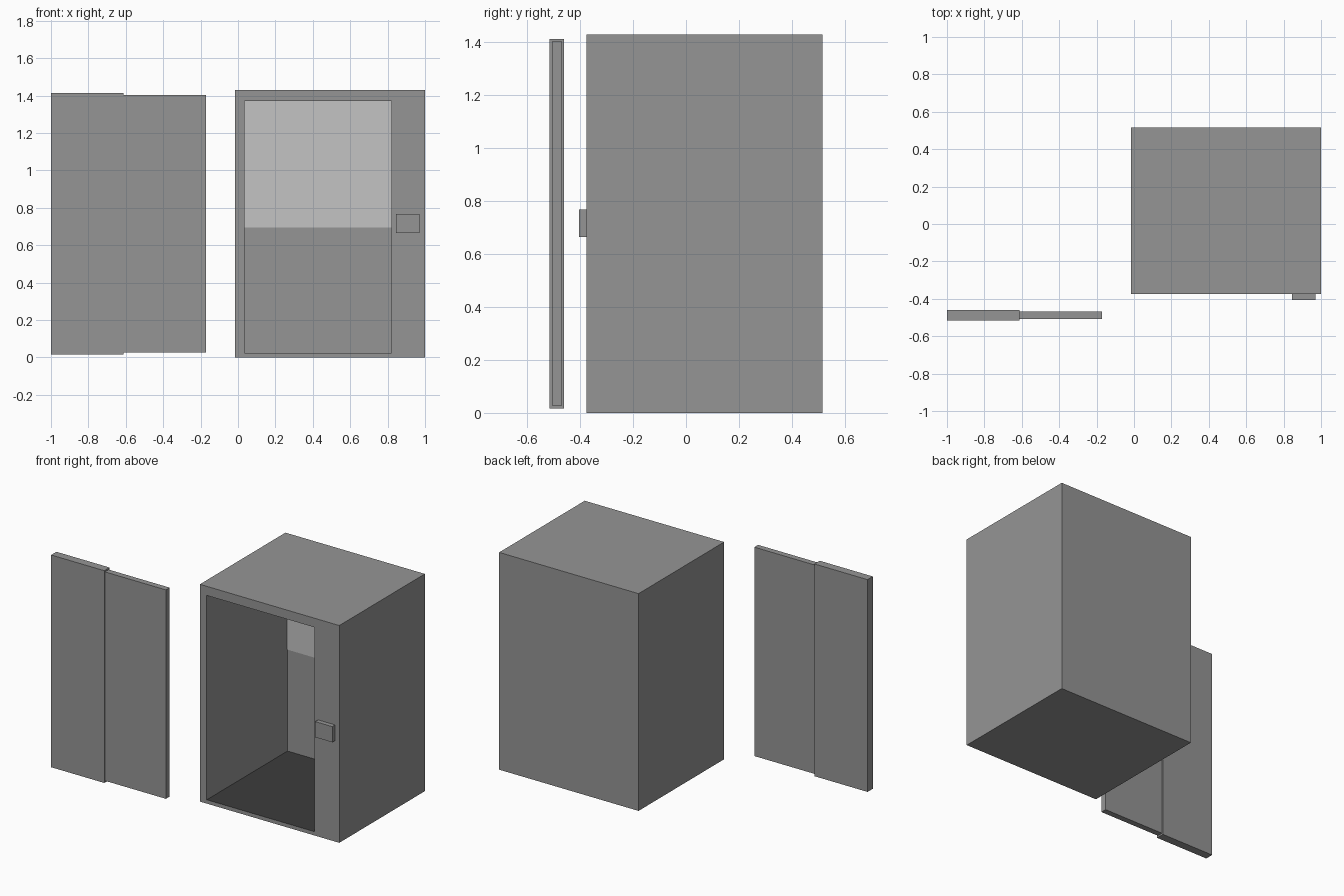
import bpy, bmesh

if "Cube" in bpy.data.objects:
    bpy.data.objects.remove(bpy.data.objects["Cube"])


def material(name, value):
    m = bpy.data.materials.new(name)
    m.diffuse_color = (value, value, value, 1)
    m.use_nodes = True
    m.node_tree.nodes["Principled BSDF"].inputs["Base Color"].default_value = m.diffuse_color
    return m


steel = material("grey steel", 0.30)
glass = material("light mirror", 0.55)
carpet = material("dark floor", 0.045)


def prism(name, outline, z0, z1, mat):
    """Extrude a floor-plan outline from z0 to z1."""
    bm = bmesh.new()
    face = bm.faces.new([bm.verts.new((x, y, z0)) for x, y in outline])
    ext = bmesh.ops.extrude_face_region(bm, geom=[face])
    for v in ext["geom"]:
        if isinstance(v, bmesh.types.BMVert):
            v.co.z = z1
    bmesh.ops.recalc_face_normals(bm, faces=bm.faces)
    me = bpy.data.meshes.new(name)
    bm.to_mesh(me)
    bm.free()
    me.materials.append(mat)
    ob = bpy.data.objects.new(name, me)
    bpy.context.collection.objects.link(ob)
    return ob


def box(name, x0, x1, y0, y1, z0, z1, mat):
    return prism(name, [(x0, y0), (x1, y0), (x1, y1), (x0, y1)], z0, z1, mat)


# Cabin shell, hollowed with an L-shaped room and doorway
cabin = box("cabin", -0.015, 1.0, -0.375, 0.515, 0, 1.43, steel)
room = prism("room_cutter", [(0.035, 0.465), (0.95, 0.465), (0.95, -0.325),
                             (0.82, -0.325), (0.82, -0.5), (0.035, -0.5)],
             0.025, 1.37, steel)
room.hide_render = True
cut = cabin.modifiers.new("hollow", "BOOLEAN")
cut.operation, cut.solver, cut.object = "DIFFERENCE", "EXACT", room
bpy.context.view_layer.objects.active = cabin
bpy.ops.object.modifier_apply(modifier=cut.name)
bpy.data.objects.remove(room)

# Dark floor: upward faces low inside the cabin
cabin.data.materials.clear()
cabin.data.materials.append(steel)
cabin.data.materials.append(carpet)
for p in cabin.data.polygons:
    p.material_index = int(p.normal.z > 0.9 and p.center.z < 0.1)

# Mirror on the upper back wall
box("mirror", 0.035, 0.95, 0.46, 0.465, 0.695, 1.37, glass)

# Call button panel
box("button_panel", 0.845, 0.97, -0.405, -0.375, 0.665, 0.768, steel)

# Two telescoping door leaves standing aside
box("outer_door", -1.0, -0.613, -0.515, -0.46, 0.016, 1.413, steel)
box("inner_door", -0.613, -0.17, -0.507, -0.468, 0.027, 1.402, steel)
